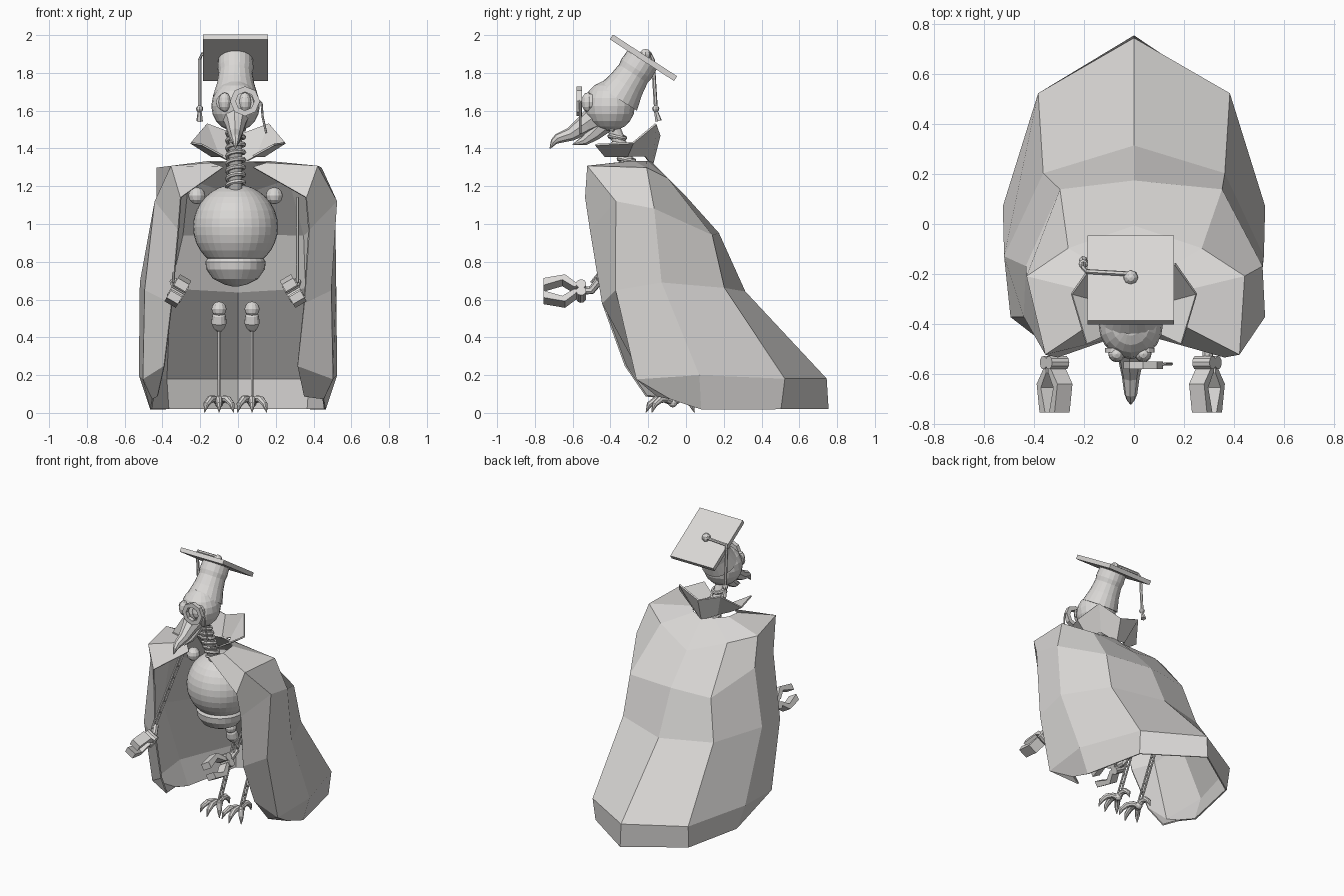
import bpy, bmesh, math
from mathutils import Vector, Matrix

if "Cube" in bpy.data.objects:
    bpy.data.objects.remove(bpy.data.objects["Cube"])

CX = -0.013                                   # the bird stands a little off centre
grey = bpy.data.materials.new("light_grey")
grey.diffuse_color = (0.7, 0.685, 0.67, 1)
grey.use_nodes = True
grey.node_tree.nodes["Principled BSDF"].inputs["Base Color"].default_value = grey.diffuse_color


def finish(bm, name, smooth=False):
    bmesh.ops.recalc_face_normals(bm, faces=bm.faces)
    me = bpy.data.meshes.new(name)
    bm.to_mesh(me)
    bm.free()
    me.materials.append(grey)
    ob = bpy.data.objects.new(name, me)
    bpy.context.collection.objects.link(ob)
    for p in me.polygons:
        p.use_smooth = smooth
    return ob


def skin(bm, rings, closed=True, caps=True):
    vs = [[bm.verts.new(p) for p in r] for r in rings]
    n = len(vs[0])
    for a, b in zip(vs, vs[1:]):
        for i in range(n if closed else n - 1):
            j = (i + 1) % n
            bm.faces.new((a[i], a[j], b[j], b[i]))
    if caps:
        bm.faces.new(vs[0])
        bm.faces.new(vs[-1])


def tube(name, pts, radii, sides=8, smooth=False):
    """Sweep a round section of changing radius along a path."""
    pts = [Vector(p) for p in pts]
    if not isinstance(radii, (list, tuple)):
        radii = [radii] * len(pts)
    bm, rings, u = bmesh.new(), [], None
    for i, p in enumerate(pts):
        t = (pts[min(i + 1, len(pts) - 1)] - pts[max(i - 1, 0)]).normalized()
        if u is None:
            u = t.orthogonal()
        u = (u - t * u.dot(t)).normalized()
        v = t.cross(u)
        rings.append([p + (u * math.cos(a) + v * math.sin(a)) * radii[i]
                      for a in (2 * math.pi * k / sides for k in range(sides))])
    skin(bm, rings)
    return finish(bm, name, smooth)


def ball(name, loc, r, seg=16, scale=(1, 1, 1)):
    bm = bmesh.new()
    m = Matrix.Translation(loc) @ Matrix.Diagonal((*scale, 1))
    bmesh.ops.create_uvsphere(bm, u_segments=seg, v_segments=max(6, seg // 2), radius=r, matrix=m)
    return finish(bm, name)


def sheet(name, rows, thick, fix=lambda p: p):
    """Mirrored cloth from half rows that run from the back centre to the front edge."""
    bm = bmesh.new()
    skin(bm, [[fix(Vector((-x, y, z))) for x, y, z in r[:0:-1]] + [Vector(q) for q in r] for r in rows],
         closed=False, caps=False)
    ob = finish(bm, name)
    mod = ob.modifiers.new("thickness", 'SOLIDIFY')
    mod.thickness = thick
    mod.offset = 0
    return ob


def ladder(name, a, b, gap, r, rungs):
    """Two thin rails joined by rungs, lying in the y-z plane."""
    a, b = Vector(a), Vector(b)
    d = (b - a).normalized()
    n = Vector((0, -d.z, d.y)) * gap
    for s in (-1, 1):
        tube(name + "_rail", [a + n * s, b + n * s], r, 6)
    for i in range(rungs):
        c = a.lerp(b, (i + 0.5) / rungs)
        tube(name + "_rung", [c - n, c + n], r, 6)


def left_side(p):
    """The left half of the cloak hangs narrower on top and wider open below."""
    if p.z > 1.2:
        p.x *= .84 if p.y < -.48 else .97
    elif p.z > .9:
        p.x *= .84
    elif p.z < .3 and p.y < -.1 and p.x > -.4:
        p.x, p.y = p.x - .075, p.y - .06
    return p


# cloak
sheet("cloak", [
    [(0, -.19, 1.33), (.08, -.21, 1.33), (.15, -.28, 1.33), (.15, -.38, 1.32), (.08, -.45, 1.30)],
    [(0, -.01, 1.15), (.27, -.10, 1.24), (.44, -.21, 1.295), (.42, -.52, 1.305), (.36, -.53, 1.14)],
    [(0, .17, .95), (.35, .135, .94), (.51, -.17, 1.08), (.52, -.37, 1.12), (.375, -.505, .97)],
    [(0, .31, .64), (.36, .20, .66), (.515, -.13, .69), (.49, -.37, .65), (.35, -.44, .58)],
    [(0, .74, .18), (.38, .52, .18), (.52, .07, .20), (.50, -.26, .18), (.315, -.26, .25)],
    [(0, .75, .02), (.37, .50, .02), (.46, .08, .02), (.45, -.08, .075), (.35, -.15, .09)],
], 0.01, left_side)

# collar
sheet("collar", [
    [(0, -.18, 1.31), (.10, -.22, 1.36), (.14, -.31, 1.36), (.08, -.43, 1.36)],
    [(0, -.14, 1.47), (.165, -.16, 1.53), (.25, -.28, 1.43), (.19, -.48, 1.42)],
], 0.01)

# body egg and pelvis cup
BY = -0.18
ball("body_egg", (CX, BY, .985), .225, 32)
bm = bmesh.new()
skin(bm, [[(CX + r * math.cos(k * math.pi / 12), BY + r * math.sin(k * math.pi / 12), z)
           for k in range(24)]
          for r, z in ((.14, .83), (.16, .80), (.155, .76), (.12, .71), (.06, .68), (.02, .67))])
finish(bm, "pelvis_cup")

# spring neck
lo, hi, turns = Vector((CX, -.25, 1.18)), Vector((CX, -.38, 1.50)), 8
coil = []
for i in range(turns * 12 + 1):
    t, a = i / (turns * 12), i * math.pi / 6
    coil.append(lo.lerp(hi, t) + Vector((.045 * math.cos(a), .045 * math.sin(a), -.015 * math.sin(a))))
tube("neck_spring", coil, .012, 6)
tube("neck_core", [lo, hi], .036, 12)

# head with cap, turned along the tilted cap axis
axis = Vector((0, .54, .84)).normalized()
top = Vector((CX, -.225, 1.88))
prof = [(.015, .092), (.07, .095), (.10, .09), (.17, .1), (.255, .122)]
tube("cap_crown", [top - axis * d for d, r in prof], [r for d, r in prof], 20)
ball("head", (CX, -.405, 1.625), .135, 20, (.95, 1, 1))
tilt = Matrix.Translation(top) @ Matrix.Rotation(math.radians(-33), 4, 'X')
bm = bmesh.new()
bmesh.ops.create_cube(bm, size=1, matrix=tilt @ Matrix.Diagonal((.345, .405, .03, 1)))
finish(bm, "cap_board")

# tassel
ball("cap_button", top + axis * .02, .03, 8)
tube("tassel_cord", [(CX, -.20, 1.905), (-.19, -.19, 1.90), (-.203, -.175, 1.87),
                     (-.203, -.168, 1.75), (-.203, -.16, 1.62)], .01, 6)
ball("tassel_knot", (-.203, -.16, 1.61), .019, 8)
tube("tassel_tuft", [(-.203, -.16, 1.6), (-.203, -.145, 1.545)], [.01, .018], 6)

# beak
tube("upper_beak", [(CX, -.44, 1.59), (CX, -.53, 1.53), (CX, -.61, 1.475), (CX, -.68, 1.452),
                    (CX, -.70, 1.435), (CX, -.72, 1.40)], [.085, .054, .036, .026, .018, .003], 8)
tube("lower_beak", [(CX, -.43, 1.54), (CX, -.49, 1.48), (CX, -.54, 1.44), (CX, -.60, 1.42)],
     [.06, .042, .026, .003], 8)


def ring(name, c, r, wire, sides):
    bm = bmesh.new()
    rows = [[(c[0] + (r + dr * wire) * math.cos(a), c[1] + dy * wire, c[2] + (r + dr * wire) * math.sin(a))
             for a in (2 * math.pi * k / sides for k in range(sides))]
            for dr, dy in ((-1, -1), (1, -1), (1, 1), (-1, 1), (-1, -1))]
    skin(bm, rows, caps=False)
    bmesh.ops.remove_doubles(bm, verts=bm.verts, dist=1e-5)
    finish(bm, name)


# eyes and monocle
for x in (-.07, .037):
    ball("eye", (x, -.52, 1.645), .037, 12, (.9, .9, 1.4))
    ring("eye_socket", (x, -.505, 1.645), .037, .009, 12)
ring("monocle", (.037, -.565, 1.65), .064, .015, 8)
tube("monocle_cord", [(.10, -.565, 1.66), (.125, -.56, 1.64), (.13, -.56, 1.57), (.15, -.56, 1.48)], .006, 6)

JAW = [(0, 0), (.075, .085), (.052, .20), (.008, .20), (.042, .10), (0, .04)]
for s in (-1, 1):
    def P(x, y, z):
        return Vector((CX + s * x, y, z))

    # arm
    ball("shoulder_joint", P(.205, -.2, 1.15), .045, 12)
    ladder("arm", P(.328, -.13, 1.13), P(.328, -.49, .68), .016, .007, 7)
    tube("wrist", [P(.328, -.46, .70), P(.31, -.50, .65), P(.305, -.56, .645)], .022, 8)
    # gripper: two bent jaws, opening along a slanted direction
    u, w = Vector((-s * .5, 0, .86)), Vector((s * .86, 0, .5))
    hub = P(.305, -.555, .645)
    for side in (-1, 1):
        bm = bmesh.new()
        skin(bm, [[hub + u * side * (a + .008) - Vector((0, b, 0)) + w * h for a, b in JAW]
                  for h in (-.035, .035)])
        finish(bm, "gripper_jaw")
        c = hub + u * side * .022
        tube("gripper_hinge", [c - w * .04, c + w * .04], .027, 10)

    # leg
    ball("hip_joint", P(.0875, .06, .55), .04, 12)
    tube("thigh", [P(.0875, .065, .54), P(.0875, .07, .515), P(.0875, .08, .48), P(.0875, .095, .45),
                   P(.0875, .10, .43)], [.02, .036, .042, .03, .012], 12)
    ladder("shank", P(.0875, .11, .44), P(.0875, -.07, .06), .016, .007, 7)
    # foot with four curved talons
    ball("foot_hub", P(.0875, -.07, .055), .026, 10)
    for ang, ln in ((-35, 1), (0, 1.05), (35, 1), (180, .85)):
        a = math.radians(ang)
        d = Vector((math.sin(a), -math.cos(a), 0)) * ln
        base = P(.0875, -.07, 0)
        tube("talon", [base + d * r + Vector((0, 0, z)) for r, z in
                       ((0, .055), (.04, .073), (.08, .072), (.118, .045), (.135, .002))],
             [.018, .019, .02, .016, .002], 8)
